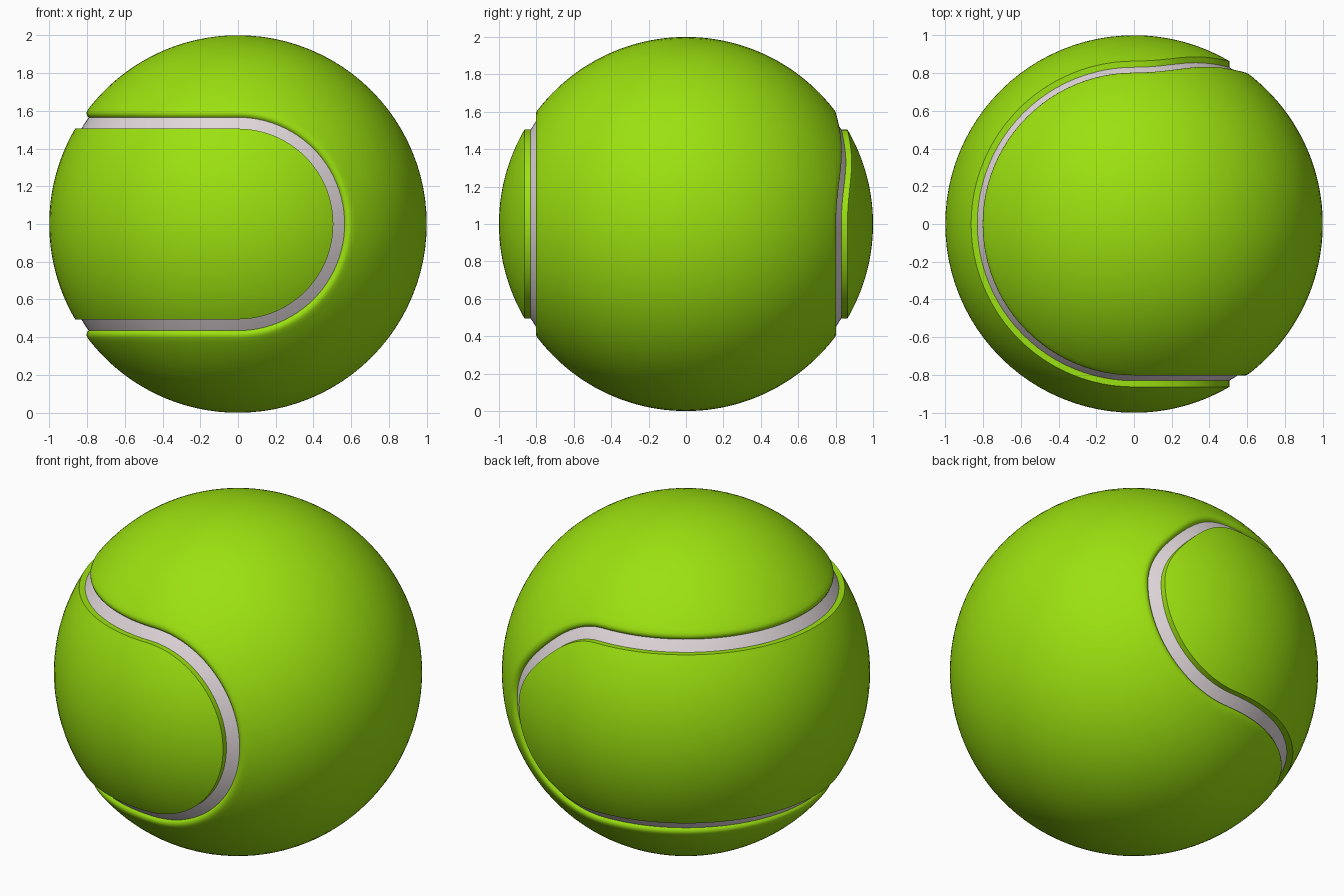
import bpy, bmesh
from math import sin, cos, pi, asin, radians, sqrt

if "Cube" in bpy.data.objects:
    bpy.data.objects.remove(bpy.data.objects["Cube"])

N = 48          # points per half circle; the seam is four half circles
FLOOR = 0.972   # radius at the bottom of the groove


def loop(d, r):
    """Closed seam-like curve at offset d on a sphere of radius r."""
    a = asin(min(1.0, d / r))
    pts = []
    for k in range(4):
        for j in range(N):
            p = pi * j / N
            s = d
            # the seam is a little flattened in the upper back quarter
            if k == 3 and p > pi / 2:
                s -= 0.047 * sin(2 * a) * sin(2 * p) ** 2
            c = sqrt(max(0.0, r * r - s * s))
            x, y, z = ((-c * sin(p), c * cos(p), s),
                       (s * sin(p), -c, s * cos(p)),
                       (-c * sin(p), -c * cos(p), -s),
                       (s * sin(p), c, -s * cos(p)))[k]
            pts.append((x, y, z + 1))
    return pts


def material(name, color):
    m = bpy.data.materials.new(name)
    m.diffuse_color = color
    m.use_nodes = True
    m.node_tree.nodes["Principled BSDF"].inputs["Base Color"].default_value = m.diffuse_color
    return m


def band(name, rows, mat):
    """Skin a surface through successive (offset, radius) loops."""
    bm = bmesh.new()
    rings = [[bm.verts.new(p) for p in loop(d, r)] for d, r in rows]
    n = 4 * N
    for a, b in zip(rings, rings[1:]):
        for j in range(n):
            k = (j + 1) % n
            bm.faces.new((a[j], a[k], b[k], b[j]))
    bmesh.ops.remove_doubles(bm, verts=bm.verts, dist=1e-5)
    me = bpy.data.meshes.new(name)
    bm.to_mesh(me)
    bm.free()
    me.materials.append(mat)
    ob = bpy.data.objects.new(name, me)
    bpy.context.collection.objects.link(ob)
    bpy.context.view_layer.objects.active = ob
    ob.select_set(True)
    bpy.ops.object.shade_smooth_by_angle(angle=radians(35))
    ob.select_set(False)


def sphere_rows(d0, d1, steps):
    a0, a1 = asin(d0), asin(d1)
    return [(sin(a0 + (a1 - a0) * i / steps), 1.0) for i in range(steps + 1)]


felt = material("felt_green", (0.33, 0.75, 0.005, 1))
rubber = material("seam_grey", (0.75, 0.68, 0.7, 1))

# Felt panel wrapping the left side, with a straight wall into the groove
band("left_panel", sphere_rows(0, 0.505, 24) + [(0.505, FLOOR)], felt)

# Seam at the bottom of the groove
band("seam", [(0.505, FLOOR), (0.535, FLOOR), (0.565, FLOOR)], rubber)

# Felt panel wrapping the right side, with a rounded lip into the groove
lip = [(0.565, FLOOR), (0.572, 0.982), (0.582, 0.991), (0.593, 0.997)]
band("right_panel", lip + sphere_rows(0.605, 1, 36), felt)
